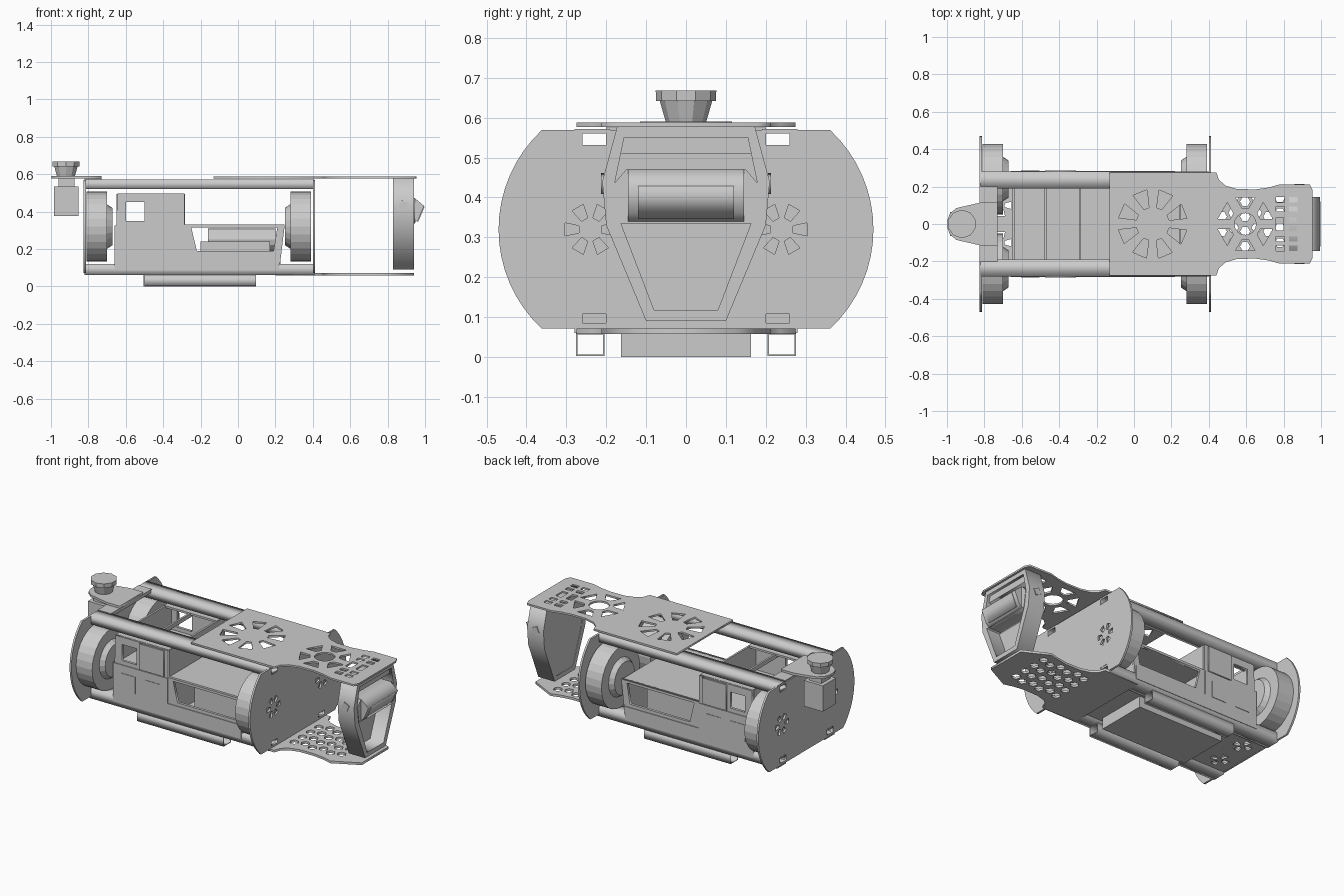
import bpy, bmesh, math
from mathutils import Matrix, Vector

cube = bpy.data.objects.get("Cube")
if cube:
    bpy.data.objects.remove(cube, do_unlink=True)

grey = bpy.data.materials.new("plain grey")
grey.use_nodes = True
tone = (0.6, 0.6, 0.6, 1)
grey.diffuse_color = tone
grey.node_tree.nodes["Principled BSDF"].inputs["Base Color"].default_value = tone

# Sheet planes: across = faces x, side = faces y, flat = faces z
PLANES = {
    "across": Matrix(((0, 0, 1, 0), (1, 0, 0, 0), (0, 1, 0, 0), (0, 0, 0, 1))),
    "side": Matrix(((1, 0, 0, 0), (0, 0, -1, 0), (0, 1, 0, 0), (0, 0, 0, 1))),
    "flat": Matrix.Identity(4),
}


def add_mesh(name, mesh):
    mesh.materials.clear()
    mesh.materials.append(grey)
    ob = bpy.data.objects.new(name, mesh)
    bpy.context.collection.objects.link(ob)
    return ob


def sheet(name, plane, lo, hi, outline, holes=()):
    """Flat outline with holes, given thickness from lo to hi."""
    curve = bpy.data.curves.new(name, "CURVE")
    curve.dimensions = "2D"
    curve.fill_mode = "BOTH"
    curve.extrude = (hi - lo) / 2
    for loop in [outline, *holes]:
        spline = curve.splines.new("POLY")
        spline.points.add(len(loop) - 1)
        for p, (u, v) in zip(spline.points, loop):
            p.co = (u, v, 0, 1)
        spline.use_cyclic_u = True
    tmp = bpy.data.objects.new(name + " helper", curve)
    bpy.context.collection.objects.link(tmp)
    deps = bpy.context.evaluated_depsgraph_get()
    mesh = bpy.data.meshes.new_from_object(tmp.evaluated_get(deps))
    bpy.data.objects.remove(tmp, do_unlink=True)
    mid = (lo + hi) / 2 * (-1 if plane == "side" else 1)
    mesh.transform(PLANES[plane] @ Matrix.Translation((0, 0, mid)))
    return add_mesh(name, mesh)


def box(name, x0, x1, y0, y1, z0, z1):
    bm = bmesh.new()
    bmesh.ops.create_cube(bm, size=1)
    for v in bm.verts:
        v.co = (x1 if v.co.x > 0 else x0, y1 if v.co.y > 0 else y0, z1 if v.co.z > 0 else z0)
    mesh = bpy.data.meshes.new(name)
    bm.to_mesh(mesh)
    bm.free()
    return add_mesh(name, mesh)


def drum(name, centre, axis, r1, r2, depth, sides):
    bm = bmesh.new()
    bmesh.ops.create_cone(bm, cap_ends=True, segments=sides, radius1=r1, radius2=r2, depth=depth)
    turn = Vector((0, 0, 1)).rotation_difference(Vector(axis)).to_matrix().to_4x4()
    bm.transform(Matrix.Translation(centre) @ turn)
    mesh = bpy.data.meshes.new(name)
    bm.to_mesh(mesh)
    bm.free()
    return add_mesh(name, mesh)


def rect(u0, u1, v0, v1):
    return [(u0, v0), (u1, v0), (u1, v1), (u0, v1)]


def ring(u, v, r, n, start=0.0):
    return [(u + r * math.cos(start + math.tau * i / n), v + r * math.sin(start + math.tau * i / n)) for i in range(n)]


def wedge(u, v, r0, r1, angle, inner, outer):
    pts = ((r0, -inner), (r1, -outer), (r1, outer), (r0, inner))
    return [(u + r * math.cos(angle + a), v + r * math.sin(angle + a)) for r, a in pts]


def mirrored(half):
    return half + [(u, -v) for u, v in reversed(half)]


def mirrored_u(half):
    return half + [(-u, v) for u, v in reversed(half)]


MID = 0.32

# End bulkheads: flat top and bottom, round sides, openings for the rails and bolts
arc = [(0.13 + 0.34 * math.cos(a), MID + 0.34 * math.sin(a))
       for a in [math.radians(-47 + 94 * i / 16) for i in range(17)]]
bulkhead = mirrored_u(arc)
openings = []
for s in (-1, 1):
    openings += [rect(s * 0.2, s * 0.26, z, z + 0.035) for z in (0.085, 0.525)]
    openings += [wedge(s * 0.24, MID, 0.03, 0.065, math.tau * i / 6, 0.3, 0.25) for i in range(6)]
for name, x in (("rear_bulkhead", -0.825), ("front_bulkhead", 0.4)):
    sheet(name, "across", x, x + 0.012, bulkhead, openings)

# Wheels lie against the inside of each bulkhead
for s, side in ((-1, "right"), (1, "left")):
    for end, x, d in (("rear", -0.755, 1), ("front", 0.335, -1)):
        drum(f"{end}_{side}_wheel", (x, s * 0.24, MID), (1, 0, 0), 0.188, 0.188, 0.11, 28)
        drum(f"{end}_{side}_hub", (x + d * 0.068, s * 0.24, MID), (d, 0, 0), 0.12, 0.1, 0.03, 20)

# Hollow longitudinal rails and the channels under the body
for s, side in ((-1, "right"), (1, "left")):
    for level, z0, z1 in (("lower", 0.06, 0.12), ("upper", 0.52, 0.572)):
        sheet(f"{level}_{side}_rail", "across", -0.82, 0.41, rect(s * 0.19, s * 0.28, z0, z1),
              [rect(s * 0.2, s * 0.262, z0 + 0.012, z1 - 0.012)])
    sheet(f"{side}_channel", "across", -0.5, 0.095, rect(s * 0.204, s * 0.276, 0.002, 0.06),
          [rect(s * 0.208, s * 0.272, 0.006, 0.056)])

# Battery box and floor
box("battery_box", -0.505, 0.095, -0.163, 0.163, 0, 0.07)
floor_holes = [wedge(-0.71, y, 0.02, 0.06, a, 0.5, 0.35)
               for y in (-0.1, 0.1) for a in (0, math.pi / 2, math.pi, -math.pi / 2)]
sheet("floor", "flat", 0.072, 0.084, rect(-0.82, 0.25, -0.27, 0.27), floor_holes)

# Side walls with window openings, doors and square hatches
wall = [(-0.66, 0.08), (0.22, 0.08), (0.25, 0.33), (-0.285, 0.33), (-0.285, 0.495), (-0.645, 0.495)]
windows = [rect(-0.6, -0.5, 0.35, 0.45), [(-0.22, 0.19), (0.19, 0.19), (0.21, 0.315), (-0.25, 0.315)]]
for s, side in ((-1, "right"), (1, "left")):
    sheet(f"{side}_wall", "side", s * 0.27 - 0.008, s * 0.27 + 0.008, wall, windows)
    sheet(f"{side}_door", "side", s * 0.282 - 0.004, s * 0.282 + 0.004, rect(-0.475, -0.31, 0.33, 0.49))
    box(f"{side}_lower_panel", -0.66, -0.285, s * 0.278 - 0.005, s * 0.278 + 0.005, 0.085, 0.325)
    box(f"{side}_sill", -0.285, 0.22, s * 0.278 - 0.005, s * 0.278 + 0.005, 0.085, 0.17)
    for x in (-0.605, -0.435):
        box(f"{side}_hatch", x, x + 0.1, s * 0.284 - 0.002, s * 0.284 + 0.002, 0.17, 0.275)

# Body partitions, decks and inner equipment
for x, top in ((-0.65, 0.495), (-0.295, 0.495), (0.215, 0.33)):
    box("partition", x, x + 0.012, -0.265, 0.265, 0.085, top)
box("rear_deck", -0.645, -0.29, -0.265, 0.265, 0.315, 0.327)
box("middle_deck", -0.285, 0.245, -0.265, 0.265, 0.318, 0.33)
box("divider", -0.478, -0.466, -0.265, 0.265, 0.47, 0.495)
box("equipment", -0.2, 0.17, -0.14, 0.14, 0.085, 0.24)
drum("inner_motor", (0.02, 0, 0.25), (1, 0, 0), 0.06, 0.06, 0.36, 12)
for s in (-1, 1):
    box("deck_rim", -0.645, -0.285, min(s * 0.2, s * 0.27), max(s * 0.2, s * 0.27), 0.485, 0.497)

# Front top plate: waisted outline, petal cutouts, ring truss and slots
neck = [(0.44, 0.275), (0.455, 0.235), (0.49, 0.205), (0.55, 0.187), (0.65, 0.185),
        (0.72, 0.195), (0.78, 0.212), (0.94, 0.212), (0.955, 0.18)]
petals = [wedge(0.1, 0, 0.09, 0.185, math.radians(22 + 45 * i), 0.16, 0.22) for i in range(8)]
truss = [ring(0.595, 0, 0.058, 16)]
truss += [wedge(0.595, 0, 0.085, 0.15, math.radians(30 + 60 * i), 0.2, 0.35) for i in range(6)]
slots = [rect(x, x + 0.045, y - 0.014, y + 0.014)
         for x in (0.76, 0.83) for y in (-0.13, -0.08, 0.08, 0.13)]
slots += [rect(x, x + 0.04, -0.035, 0.035) for x in (0.76, 0.83)]
sheet("top_plate", "flat", 0.577, 0.588, mirrored([(-0.13, 0.275)] + neck), petals + truss + slots)

# Front bottom plate with staggered hexagonal holes
cells = [ring(0.47 + 0.062 * i, -0.12 + 0.08 * j + 0.02 * (i % 2), 0.027, 6)
         for i in range(6) for j in range(4)]
sheet("bottom_plate", "flat", 0.058, 0.072, mirrored([(0.2, 0.27)] + neck[:-2] + [(0.94, 0.13)]), cells)

# Head: deep frame around a recessed back panel
outer = mirrored_u([(0.1, 0.09), (0.2, 0.33), (0.21, 0.44), (0.172, 0.58)])
inner = mirrored_u([(0.08, 0.118), (0.163, 0.335), (0.178, 0.44), (0.155, 0.55)])
sheet("head_frame", "across", 0.83, 0.942, outer, [inner])
sheet("head_back", "across", 0.832, 0.85, outer)
sheet("head_brow", "across", 0.85, 0.925, mirrored_u([(0.178, 0.51), (0.157, 0.552)]))
for s in (-1, 1):
    stud = ring(0.885, 0.435, 0.028, 4, 0.35)
    sheet("head_stud", "side", s * 0.209 - 0.004, s * 0.209 + 0.004, stud)

# Visor: overhanging hood with a sloped screen
hood = [(0.85, 0.335), (0.94, 0.335), (0.965, 0.36), (0.995, 0.43), (0.945, 0.472), (0.85, 0.472)]
sheet("visor_hood", "side", -0.145, 0.145, hood)
sheet("visor_collar", "across", 0.85, 0.945, mirrored_u([(0.165, 0.335), (0.18, 0.435), (0.15, 0.47)]))
screen = [(0.958, 0.348), (0.964, 0.346), (0.998, 0.427), (0.992, 0.43)]
sheet("visor_screen", "side", -0.12, 0.12, screen)

# Rear sensor mast: bracket, hanging unit and flared scanner
bracket = [(-0.73, 0.115), (-0.82, 0.115), (-0.95, 0.085), (-0.985, 0.055), (-0.998, 0.02)]
sheet("sensor_bracket", "flat", 0.576, 0.59, mirrored(bracket))
box("rear_crossbar", -0.82, -0.73, -0.2, 0.2, 0.555, 0.576)
box("hanging_unit", -0.983, -0.853, -0.065, 0.065, 0.375, 0.535)
box("hanging_neck", -0.96, -0.875, -0.045, 0.045, 0.53, 0.58)
drum("scanner_base", (-0.92, 0, 0.615), (0, 0, 1), 0.05, 0.066, 0.055, 10)
drum("scanner_cap", (-0.92, 0, 0.655), (0, 0, 1), 0.075, 0.076, 0.026, 10)
